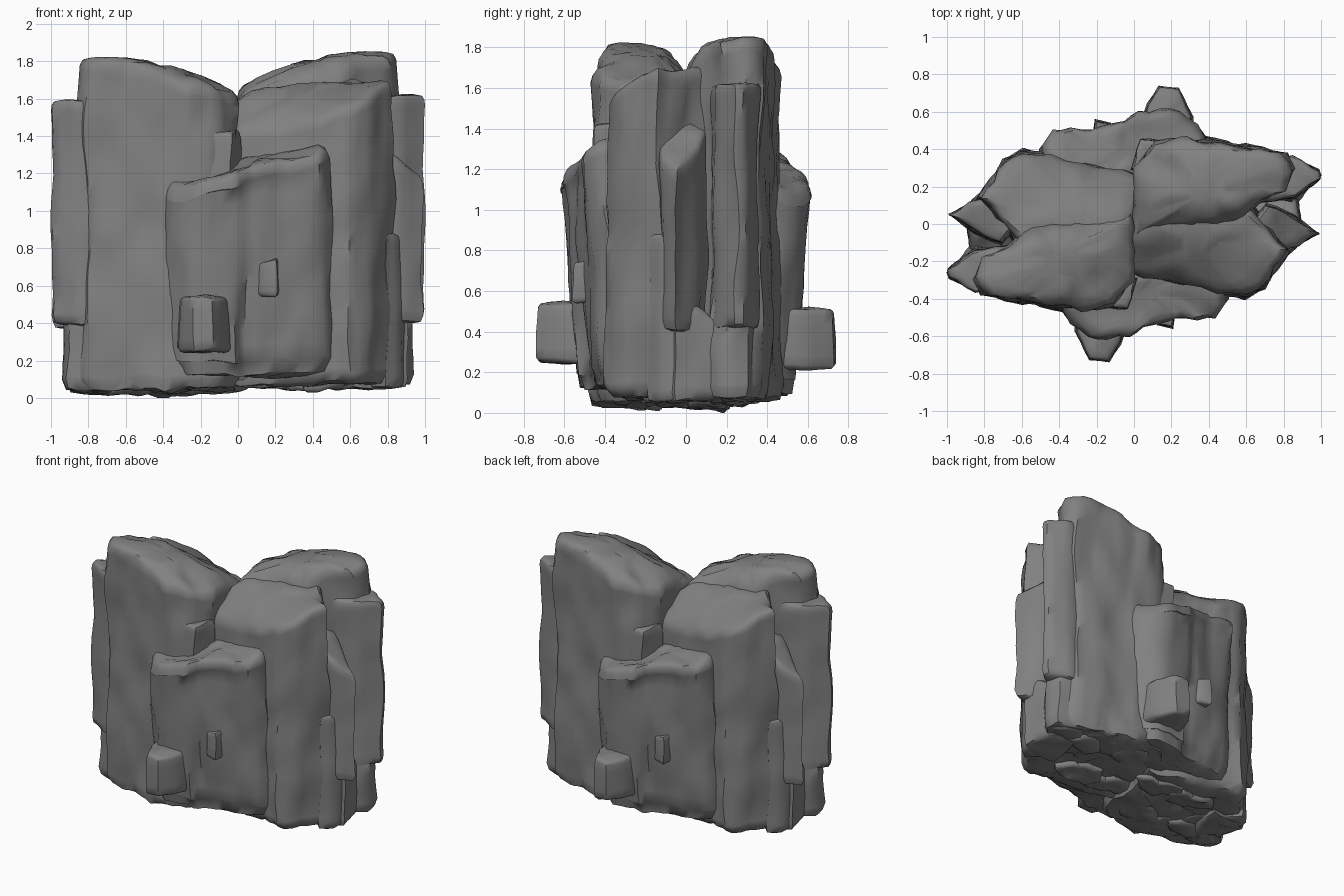
import bpy, bmesh, math, random
from mathutils import Vector, noise

random.seed(4)
cube = bpy.data.objects.get("Cube")
if cube:
    bpy.data.objects.remove(cube)

stone = bpy.data.materials.new("grey_stone")
stone.use_nodes = True
GREY = (0.22, 0.22, 0.22, 1)
stone.diffuse_color = GREY
stone.node_tree.nodes["Principled BSDF"].inputs["Base Color"].default_value = GREY


def weather(p, amount):
    """Vertically streaked roughness."""
    broad = noise.noise_vector(Vector((p.x * 5, p.y * 5, p.z * 2)))
    fine = noise.noise_vector(Vector((p.x * 12, p.y * 12, p.z * 5)) + Vector((7, 3, 1)))
    return p + (broad * 0.8 + fine * 0.5) * amount


def dense(outline, step=0.055):
    pts = []
    for a, b in zip(outline, outline[1:] + outline[:1]):
        a, b = Vector(a), Vector(b)
        n = max(1, round((b - a).length / step))
        pts += [a.lerp(b, i / n) for i in range(n)]
    return pts


def rock(name, outline, bottom, top, lean=0.0, taper=0.97, rough=0.035, edge=0.05):
    """Weathered prism with rounded ends, made once per side by a half turn."""
    pts = dense(outline)
    mid = sum(pts, Vector((0, 0))) / len(pts)
    layers = max(2, round((top(mid.x, mid.y) - bottom) / 0.08))
    # Each ring: (height fraction, scale, shift from that end)
    rings = [(0, 0.35, 0), (0, 0.75, 0), (0, 0.93, 0.01), (0, 1, edge)]
    rings += [(i / layers, 1, 0) for i in range(1, layers)]
    rings += [(1, 1, -edge), (1, 0.965, -edge * 0.45), (1, 0.9, -edge * 0.12),
              (1, 0.72, 0), (1, 0.48, 0), (1, 0.24, 0)]
    for side, sign, lift in (("left", 1, 0), ("right", -1, -0.03)):
        bm = bmesh.new()
        loops = []
        for t, scale, shift in rings:
            loop = []
            for p in pts:
                q = mid + (p - mid) * scale * (1 + (taper - 1) * t)
                z = bottom + t * (top(q.x, q.y) - bottom) + shift
                v = weather(Vector((q.x, q.y + lean * (1 - t), z)), rough)
                loop.append(bm.verts.new((sign * v.x, sign * v.y, v.z + lift)))
            loops.append(loop)
        n = len(pts)
        for low, high in zip(loops, loops[1:]):
            for i in range(n):
                j = (i + 1) % n
                bm.faces.new((low[i], low[j], high[j], high[i]))
        bm.faces.new(loops[0][::-1])
        bm.faces.new(loops[-1])
        bmesh.ops.recalc_face_normals(bm, faces=bm.faces)
        mesh = bpy.data.meshes.new(f"{side}_{name}")
        bm.to_mesh(mesh)
        bm.free()
        mesh.materials.append(stone)
        obj = bpy.data.objects.new(f"{side}_{name}", mesh)
        bpy.context.collection.objects.link(obj)
        bpy.ops.object.select_all(action="DESELECT")
        obj.select_set(True)
        bpy.context.view_layer.objects.active = obj
        bpy.ops.object.shade_smooth_by_angle(angle=math.radians(50))


def ridge_top(x, y):
    crest = 1.645 + 0.53 * x - 0.34 * x * x
    return crest - 7 * max(0, x) * max(0, abs(y - 0.26) - 0.07) ** 2


# Two main masses of each side: a sloping shoulder and a tall ridge
rock("shoulder", [(-.06, -.24), (.1, -.3), (.35, -.35), (.6, -.4), (.7, -.34), (.84, -.14),
                  (.7, .0), (.6, .14), (0, .2)],
     0.08, lambda x, y: 1.64 + 0.1 * x + (1 - x) * min(y + 0.05, 0), rough=0.04)
rock("ridge", [(-.03, -.06), (.56, .0), (.68, .12), (.82, .18), (.86, .28), (.81, .37),
               (.5, .44), (.3, .47), (.1, .45), (.0, .3)],
     0.07, ridge_top, rough=0.04, edge=0.06)

# Layered plates at the outer ends
rock("outer_plate", [(.68, .12), (.86, .13), (1, .25), (.99, .29), (.84, .355), (.7, .34)],
     0.42, lambda x, y: 1.62, rough=0.025)
rock("end_plate", [(.6, -.02), (.8, -.13), (.88, -.12), (.99, -.05), (.87, .04), (.7, .1)],
     0.4, lambda x, y: 2.0 - 0.85 * x, rough=0.025)
rock("end_flake", [(.7, -.1), (.8, -.19), (.87, -.13), (.9, -.02), (.75, .02)],
     0.06, lambda x, y: 0.88, rough=0.025)
rock("end_foot", [(.6, -.1), (.8, -.12), (.91, -.06), (.9, .06), (.86, .16), (.65, .22)],
     0.05, lambda x, y: 0.55 - 0.6 * y, taper=0.94, rough=0.03)
rock("lower_flank", [(.5, .2), (.84, .1), (.93, .2), (.91, .3), (.6, .42), (.45, .43)],
     0.07, lambda x, y: 0.85 - 0.3 * x, taper=0.93, rough=0.035, edge=0.06)

# Broad slab leaning on the middle of the face
rock("face_slab", [(-.4, -.25), (-.39, -.46), (-.34, -.55), (-.26, -.61), (-.02, -.61), (.05, -.56),
                   (.3, -.52), (.44, -.5), (.51, -.41), (.45, -.2)],
     0.12, lambda x, y: 1.23 + 0.24 * x + 0.15 * (y + .45), lean=0.08, taper=0.98,
     rough=0.04, edge=0.075)
rock("face_knob", [(-.33, -.42), (-.31, -.58), (-.235, -.73), (-.13, -.735), (-.07, -.64), (-.02, -.45)],
     0.24, lambda x, y: 0.55 - 0.15 * abs(x + .2), taper=0.95, rough=0.02, edge=0.025)
rock("upper_bump", [(-.2, -.28), (-.18, -.45), (-.04, -.45), (.03, -.28)],
     1.0, lambda x, y: 1.43, taper=0.93, rough=0.03, edge=0.05)
rock("small_bump", [(.06, -.42), (.12, -.53), (.2, -.55), (.24, -.42)],
     0.54, lambda x, y: 0.72 + 0.3 * (x - .1), rough=0.02, edge=0.03)

# Ragged stones under the base
for k in range(9):
    cx, cy = 0.08 + 0.085 * k, random.uniform(-0.22, 0.3)
    r = random.uniform(0.12, 0.19)
    ring = [(cx + r * math.cos(a * math.tau / 6), cy + 0.7 * r * math.sin(a * math.tau / 6))
            for a in range(6)]
    rock(f"base_stone_{k + 1}", ring, random.uniform(0.035, 0.075), lambda x, y: 0.25,
         taper=1.1, rough=0.035, edge=0.025)
